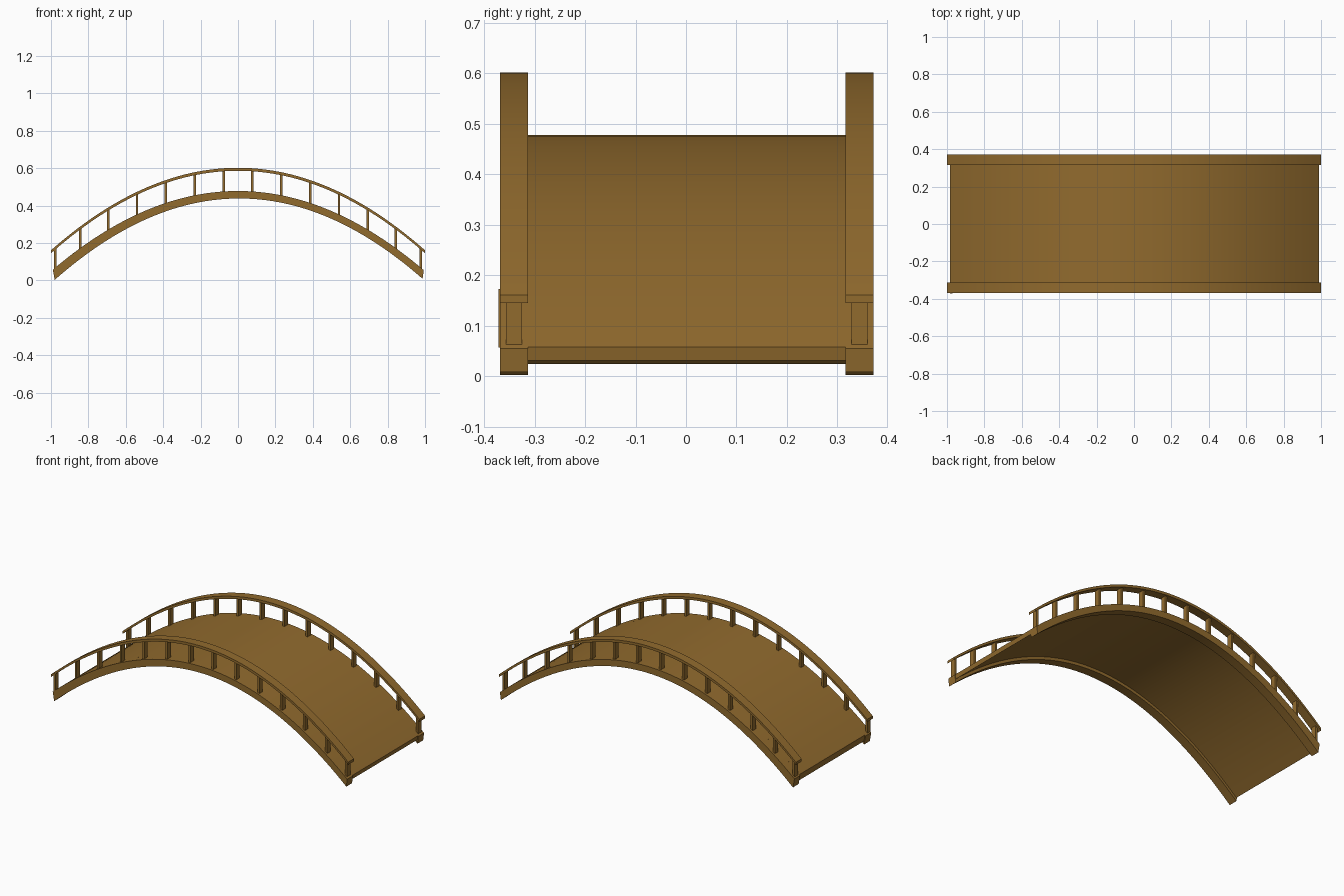
import bpy, bmesh

if "Cube" in bpy.data.objects:
    bpy.data.objects.remove(bpy.data.objects["Cube"])

wood = bpy.data.materials.new("brown wood")
wood.diffuse_color = (0.285, 0.146, 0.027, 1)
wood.use_nodes = True
wood.node_tree.nodes["Principled BSDF"].inputs["Base Color"].default_value = wood.diffuse_color
SEG = 56


def beam_top(x):
    return 0.478 - 0.429 * x * x


def beam_bottom(x):
    return 0.438 - 0.447 * x * x + 0.006 * x


def deck_bottom(x):
    return 0.456 - 0.444 * x * x + 0.006 * x


def rail_top(x):
    return 0.602 - 0.441 * x * x


def rail_bottom(x):
    return 0.586 - 0.441 * x * x


def finish(name, bm):
    bmesh.ops.recalc_face_normals(bm, faces=bm.faces)
    me = bpy.data.meshes.new(name)
    bm.to_mesh(me)
    bm.free()
    me.materials.append(wood)
    ob = bpy.data.objects.new(name, me)
    bpy.context.collection.objects.link(ob)
    bpy.ops.object.select_all(action='DESELECT')
    ob.select_set(True)
    bpy.context.view_layer.objects.active = ob
    bpy.ops.object.shade_smooth_by_angle(angle=0.5)


def arch(name, top, bottom, top_span, bottom_span, y0, y1):
    """Curved beam with a four-sided section swept along x."""
    bm = bmesh.new()
    rings = []
    for i in range(SEG + 1):
        t = i / SEG
        xt = top_span[0] + (top_span[1] - top_span[0]) * t
        xb = bottom_span[0] + (bottom_span[1] - bottom_span[0]) * t
        rings.append([bm.verts.new(p) for p in (
            (xt, y0, top(xt)), (xt, y1, top(xt)),
            (xb, y1, bottom(xb)), (xb, y0, bottom(xb)))])
    for a, b in zip(rings, rings[1:]):
        for k in range(4):
            bm.faces.new((a[k], a[(k + 1) % 4], b[(k + 1) % 4], b[k]))
    bm.faces.new(rings[0])
    bm.faces.new(rings[-1])
    finish(name, bm)


# Walking deck, flush with the side beams
arch("deck", beam_top, deck_bottom, (-0.985, 0.99), (-0.98, 0.985), -0.314, 0.316)

POSTS = (0.077, 0.232, 0.387, 0.54, 0.693, 0.843, 0.977)
for side, y0, y1 in (("front", -0.368, -0.313), ("back", 0.316, 0.371)):
    # Side beam and handrail
    arch(side + "_side_beam", beam_top, beam_bottom, (-0.99, 0.993), (-0.98, 0.987), y0, y1)
    arch(side + "_handrail", rail_top, rail_bottom, (-1, 1), (-1, 1), y0, y1)
    # Upright posts between beam and handrail
    bm = bmesh.new()
    for x in [-p for p in POSTS] + list(POSTS):
        yc = (y0 + y1) / 2
        if side == "front" and x < -0.95:
            yc = -0.355  # end post stands slightly proud
        z0, z1 = beam_top(x) - 0.012, rail_bottom(x) + 0.008
        cube = bmesh.ops.create_cube(bm, size=1)["verts"]
        bmesh.ops.scale(bm, vec=(0.013, 0.032, z1 - z0), verts=cube)
        bmesh.ops.translate(bm, vec=(x, yc, (z0 + z1) / 2), verts=cube)
    finish(side + "_posts", bm)
